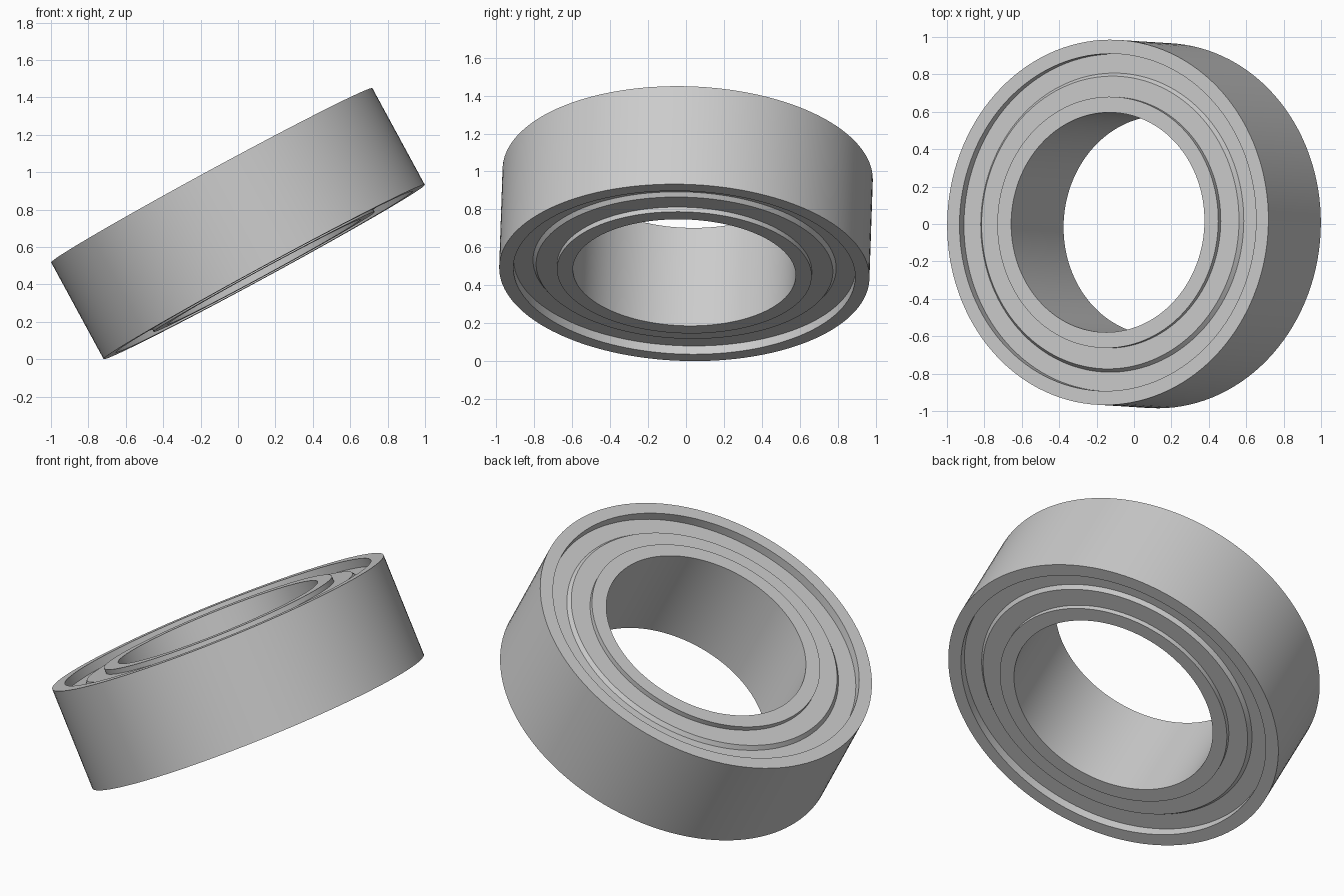
import bpy, bmesh, math
from mathutils import Matrix, Vector

cube = bpy.data.objects.get("Cube")
if cube:
    bpy.data.objects.remove(cube, do_unlink=True)

SEGMENTS = 128
HALF = 0.294          # half the bearing width
AXIS = Vector((-0.477, 0.03, 0.879)).normalized()
PLACE = Matrix.Translation((0, 0, 0.725)) @ Vector((0, 0, 1)).rotation_difference(AXIS).to_matrix().to_4x4()

steel = bpy.data.materials.new("steel grey")
steel.use_nodes = True
GREY = (0.6, 0.6, 0.6, 1)
steel.diffuse_color = GREY
steel.node_tree.nodes["Principled BSDF"].inputs["Base Color"].default_value = GREY


def lathe(name, profile):
    """Revolve a closed (radius, height) profile into a tilted ring."""
    bm = bmesh.new()
    rings = []
    for i in range(SEGMENTS):
        a = 2 * math.pi * i / SEGMENTS
        rings.append([bm.verts.new((r * math.cos(a), r * math.sin(a), z)) for r, z in profile])
    n = len(profile)
    for i, ring in enumerate(rings):
        after = rings[(i + 1) % SEGMENTS]
        for j in range(n):
            k = (j + 1) % n
            bm.faces.new((ring[j], after[j], after[k], ring[k]))
    bmesh.ops.recalc_face_normals(bm, faces=bm.faces)
    mesh = bpy.data.meshes.new(name)
    bm.to_mesh(mesh)
    bm.free()
    mesh.materials.append(steel)
    obj = bpy.data.objects.new(name, mesh)
    bpy.context.collection.objects.link(obj)
    obj.matrix_world = PLACE
    bpy.ops.object.select_all(action='DESELECT')
    obj.select_set(True)
    bpy.context.view_layer.objects.active = obj
    bpy.ops.object.shade_smooth_by_angle(angle=math.radians(25))


def race(name, inner, outer):
    lathe(name, [(inner, -HALF), (outer, -HALF), (outer, HALF), (inner, HALF)])


# Races
race("outer_race", 0.902, 0.977)
race("inner_race", 0.588, 0.672)

# Stepped shields closing both sides, edges tucked into the races
for name, side in (("upper_shield", 1), ("lower_shield", -1)):
    low, high, back = HALF - 0.05, HALF - 0.028, HALF - 0.08
    shape = [(0.91, low), (0.8, low), (0.783, high), (0.665, high), (0.665, back), (0.91, back)]
    lathe(name, [(r, z * side) for r, z in shape])
